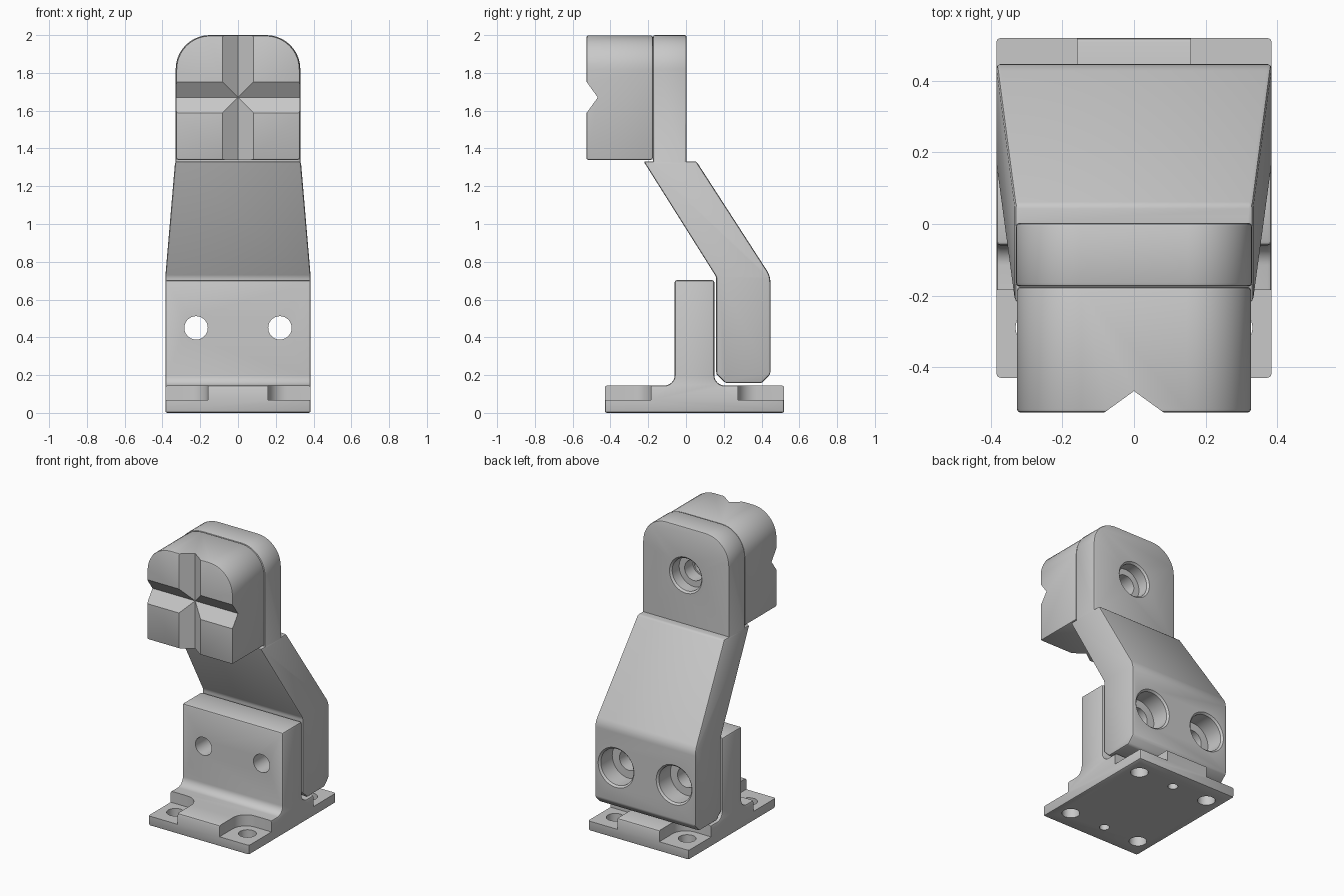
import bpy, bmesh, math
from mathutils import Vector

cube = bpy.data.objects.get("Cube")
if cube:
    bpy.data.objects.remove(cube, do_unlink=True)

grey = bpy.data.materials.new("machined grey")
grey.use_nodes = True
GREY = (0.58, 0.58, 0.58, 1)
grey.diffuse_color = GREY
grey.node_tree.nodes["Principled BSDF"].inputs["Base Color"].default_value = GREY


def finish(name, bm):
    bmesh.ops.recalc_face_normals(bm, faces=bm.faces)
    mesh = bpy.data.meshes.new(name)
    bm.to_mesh(mesh)
    bm.free()
    mesh.materials.append(grey)
    ob = bpy.data.objects.new(name, mesh)
    bpy.context.collection.objects.link(ob)
    return ob


def rounded(points, steps=10):
    """Turn (a, b, radius) corners into an outline with arcs."""
    out = []
    for i, (a, b, *rad) in enumerate(points):
        p = Vector((a, b))
        if not rad:
            out.append(p)
            continue
        u = (Vector(points[i - 1][:2]) - p).normalized()
        v = (Vector(points[(i + 1) % len(points)][:2]) - p).normalized()
        half = u.angle(v) / 2
        centre = p + (u + v).normalized() * rad[0] / math.sin(half)
        start = p + u * rad[0] / math.tan(half) - centre
        end = p + v * rad[0] / math.tan(half) - centre
        out += [centre + start.lerp(end, 0.5 - 0.5 * math.tan((0.5 - k / steps) * (math.pi - 2 * half))
                                    / math.tan(math.pi / 2 - half)).normalized() * rad[0]
                for k in range(steps + 1)]
    return out


def prism(name, points, axis, lo, hi):
    """Extrude an outline along an axis from lo to hi."""
    bm = bmesh.new()
    place = {"X": lambda p, h: (h, p[0], p[1]),
             "Y": lambda p, h: (p[0], h, p[1]),
             "Z": lambda p, h: (p[0], p[1], h)}[axis]
    outline = rounded(points)
    rings = [[bm.verts.new(place(p, h)) for p in outline] for h in (lo, hi)]
    bm.faces.new(rings[0])
    bm.faces.new(rings[1])
    n = len(outline)
    for i in range(n):
        j = (i + 1) % n
        bm.faces.new((rings[0][i], rings[0][j], rings[1][j], rings[1][i]))
    return finish(name, bm)


def drill(name, steps, axis, a, b, n=40):
    """Stepped round cutter; steps are (radius, position along axis)."""
    bm = bmesh.new()
    rings = []
    for r, h in steps:
        ring = []
        for k in range(n):
            t = 2 * math.pi * k / n
            u, v = a + r * math.cos(t), b + r * math.sin(t)
            ring.append(bm.verts.new((u, h, v) if axis == "Y" else (u, v, h)))
        rings.append(ring)
    for r0, r1 in zip(rings, rings[1:]):
        for k in range(n):
            j = (k + 1) % n
            bm.faces.new((r0[k], r0[j], r1[j], r1[k]))
    bm.faces.new(rings[0])
    bm.faces.new(rings[-1])
    return finish(name, bm)


def apply(ob, mod):
    bpy.context.view_layer.objects.active = ob
    bpy.ops.object.modifier_apply(modifier=mod.name)


def bevel(ob, width):
    mod = ob.modifiers.new("edge", "BEVEL")
    mod.width, mod.segments, mod.use_clamp_overlap = width, 2, False
    mod.limit_method, mod.angle_limit = "ANGLE", math.radians(30)
    apply(ob, mod)


def combine(ob, other, operation="DIFFERENCE"):
    mod = ob.modifiers.new("bool", "BOOLEAN")
    mod.operation, mod.object, mod.solver = operation, other, "EXACT"
    apply(ob, mod)
    bpy.data.objects.remove(other, do_unlink=True)


W = 0.385        # half width of base and lower arm
MID = 0.045      # base centre in y
JAW_Z = 1.67     # height of the groove crossing
BEND = 0.72      # height where the arm starts to lean and narrow
BOLT_X, BOLT_Z = 0.222, 0.45

# Base: upright post on a foot plate with filleted roots
base = prism("base", [(-0.43, 0), (0.52, 0), (0.52, 0.145), (0.15, 0.145, 0.055),
                      (0.15, 0.703), (-0.06, 0.703), (-0.06, 0.145, 0.055),
                      (-0.43, 0.145)], "X", -W, W)
bevel(base, 0.012)

# Corner pockets with screw holes, and two blind dowel holes underneath
for sy in (-1, 1):
    inner, outer = MID + sy * 0.23, MID + sy * 0.6
    for sx in (-1, 1):
        combine(base, prism("pocket", [(sx * 0.16, inner, 0.1), (sx * 0.6, inner),
                                       (sx * 0.6, outer), (sx * 0.16, outer)],
                            "Z", 0.068, 0.3))
        combine(base, drill("screw_hole", [(0.056, -0.1), (0.056, 0.2)],
                            "Z", sx * 0.275, MID + sy * 0.335))
    combine(base, drill("dowel_hole", [(0.032, -0.1), (0.032, 0.1)],
                        "Z", 0, MID + sy * 0.335))

# Arm: bent lower part that narrows upwards, joined to a round-cornered plate
arm = prism("arm", [(0.16, 0.205), (0.21, 0.157), (0.40, 0.157), (0.447, 0.205),
                    (0.447, 0.725, 0.12), (0.055, 1.332), (-0.225, 1.332),
                    (0.16, BEND)], "X", -1, 1)
bm = bmesh.new()
bm.from_mesh(arm.data)
bmesh.ops.bisect_plane(bm, geom=bm.verts[:] + bm.edges[:] + bm.faces[:], dist=0.001,
                       plane_co=(0, 0, BEND), plane_no=(0, 0, 1))
for v in bm.verts:
    v.co.x *= W - 0.052 * max(0, (v.co.z - BEND) / (1.332 - BEND))
bm.to_mesh(arm.data)
bm.free()
bevel(arm, 0.012)
plate = prism("plate", [(-0.33, 1.28), (0.33, 1.28), (0.33, 2, 0.18), (-0.33, 2, 0.18)],
              "Y", -0.175, 0.003)
bevel(plate, 0.01)
combine(arm, plate, "UNION")

# Jaw: padded block with crossed V grooves on its face
jaw = prism("jaw", [(-0.327, 1.34), (0.327, 1.34), (0.327, 1.998, 0.18),
                    (-0.327, 1.998, 0.18)], "Y", -0.527, -0.176)
bevel(jaw, 0.009)
FACE, DEPTH, HALF = -0.527, 0.06, 0.083
out = FACE - DEPTH
combine(jaw, prism("groove", [(out, JAW_Z - 2 * HALF), (FACE + DEPTH, JAW_Z),
                              (out, JAW_Z + 2 * HALF)], "X", -1, 1))
combine(jaw, prism("groove", [(-2 * HALF, out), (0, FACE + DEPTH), (2 * HALF, out)],
                   "Z", 1, 3))

# Counterbored bolt holes through arm and post
for sx in (-1, 1):
    x = sx * BOLT_X
    combine(base, drill("bolt_hole", [(0.062, -0.3), (0.062, 0.3)], "Y", x, BOLT_Z))
    combine(arm, drill("counterbore", [(0.07, 0.1), (0.07, 0.31), (0.125, 0.31),
                                       (0.125, 0.435), (0.15, 0.46)], "Y", x, BOLT_Z))

# Counterbored hole for the jaw screw
combine(arm, drill("jaw_counterbore", [(0.07, -0.3), (0.07, -0.085), (0.112, -0.085),
                                       (0.112, -0.009), (0.136, 0.015)], "Y", 0, JAW_Z))
combine(jaw, drill("jaw_screw_hole", [(0.06, -0.36), (0.06, 0)], "Y", 0, JAW_Z))

# Smooth curved surfaces, keep machined edges sharp
bpy.ops.object.select_all(action="DESELECT")
for ob in (base, arm, jaw):
    ob.select_set(True)
bpy.context.view_layer.objects.active = base
bpy.ops.object.shade_smooth_by_angle(angle=math.radians(30))
